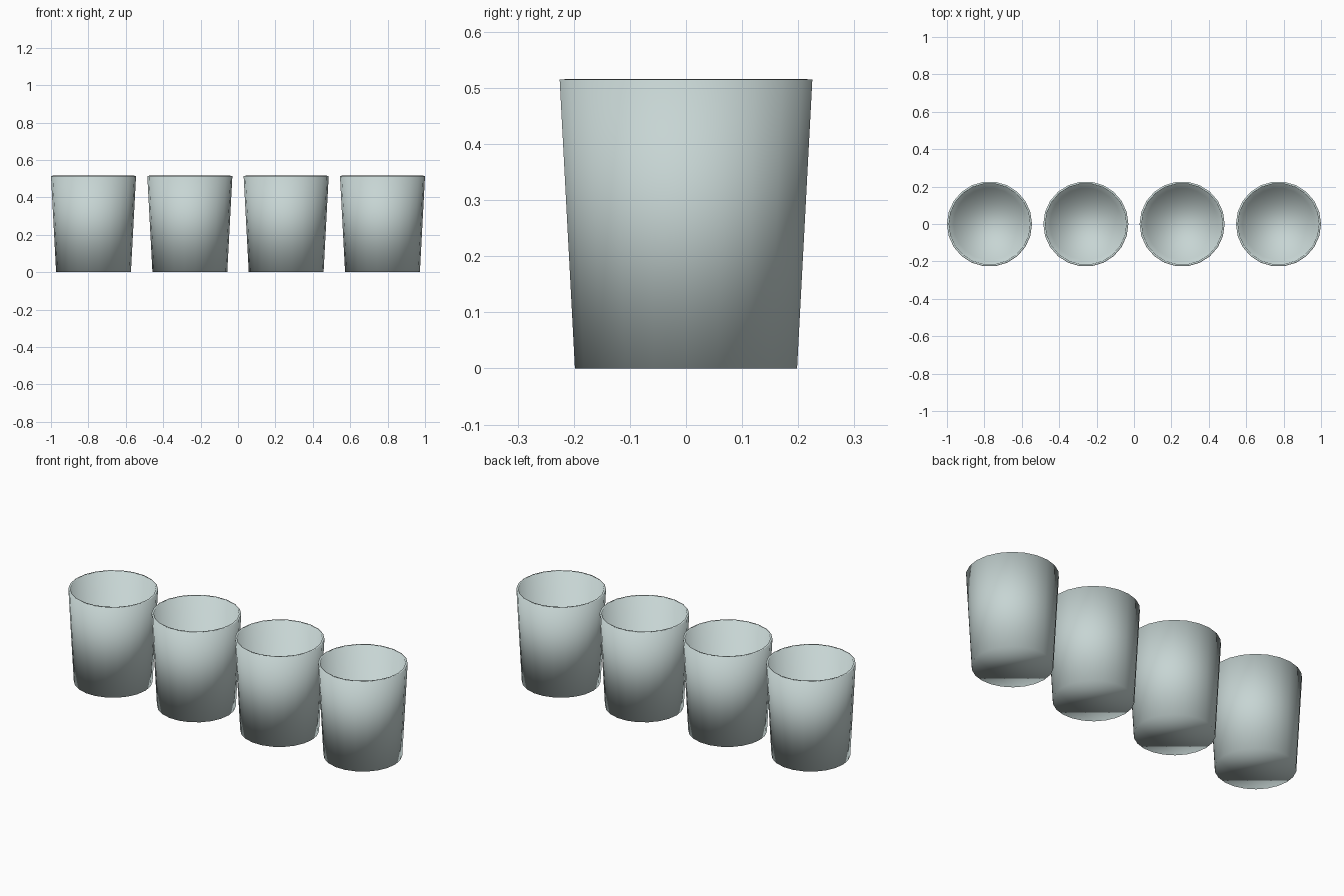
import bpy
import bmesh
from math import pi
from mathutils import Matrix

cube = bpy.data.objects.get("Cube")
if cube:
    bpy.data.objects.remove(cube, do_unlink=True)

SIDES = 22
HEIGHT = 0.515
BASE_RADIUS = 0.2
RIM_RADIUS = 0.2275
SPACING = 0.515
WALL = 0.011

# Pale grey-green glass
glass = bpy.data.materials.new("pale_grey_green")
colour = (0.57, 0.665, 0.655, 1.0)
glass.use_nodes = True
glass.diffuse_color = colour
glass.node_tree.nodes["Principled BSDF"].inputs["Base Color"].default_value = colour


def tumbler_mesh():
    """Tapered open shell with a closed base, smooth all over."""
    bm = bmesh.new()
    bmesh.ops.create_cone(
        bm, cap_ends=True, cap_tris=False, segments=SIDES,
        radius1=BASE_RADIUS, radius2=RIM_RADIUS, depth=HEIGHT,
        matrix=Matrix.Translation((0, 0, HEIGHT / 2)) @ Matrix.Rotation(pi / 2, 4, "Z"))
    lid = [f for f in bm.faces if f.calc_center_median().z > HEIGHT * 0.9]
    bmesh.ops.delete(bm, geom=lid, context="FACES_ONLY")
    bmesh.ops.recalc_face_normals(bm, faces=bm.faces)
    for face in bm.faces:
        face.smooth = True
    mesh = bpy.data.meshes.new("tumbler")
    bm.to_mesh(mesh)
    bm.free()
    mesh.materials.append(glass)
    return mesh


# Row of four matching tumblers, each given an inner wall and rim
mesh = tumbler_mesh()
for i in range(4):
    tumbler = bpy.data.objects.new(f"tumbler_{i + 1}", mesh)
    tumbler.location.x = (i - 1.5) * SPACING
    bpy.context.collection.objects.link(tumbler)
    wall = tumbler.modifiers.new("wall_thickness", "SOLIDIFY")
    wall.thickness = WALL
    wall.offset = -1
